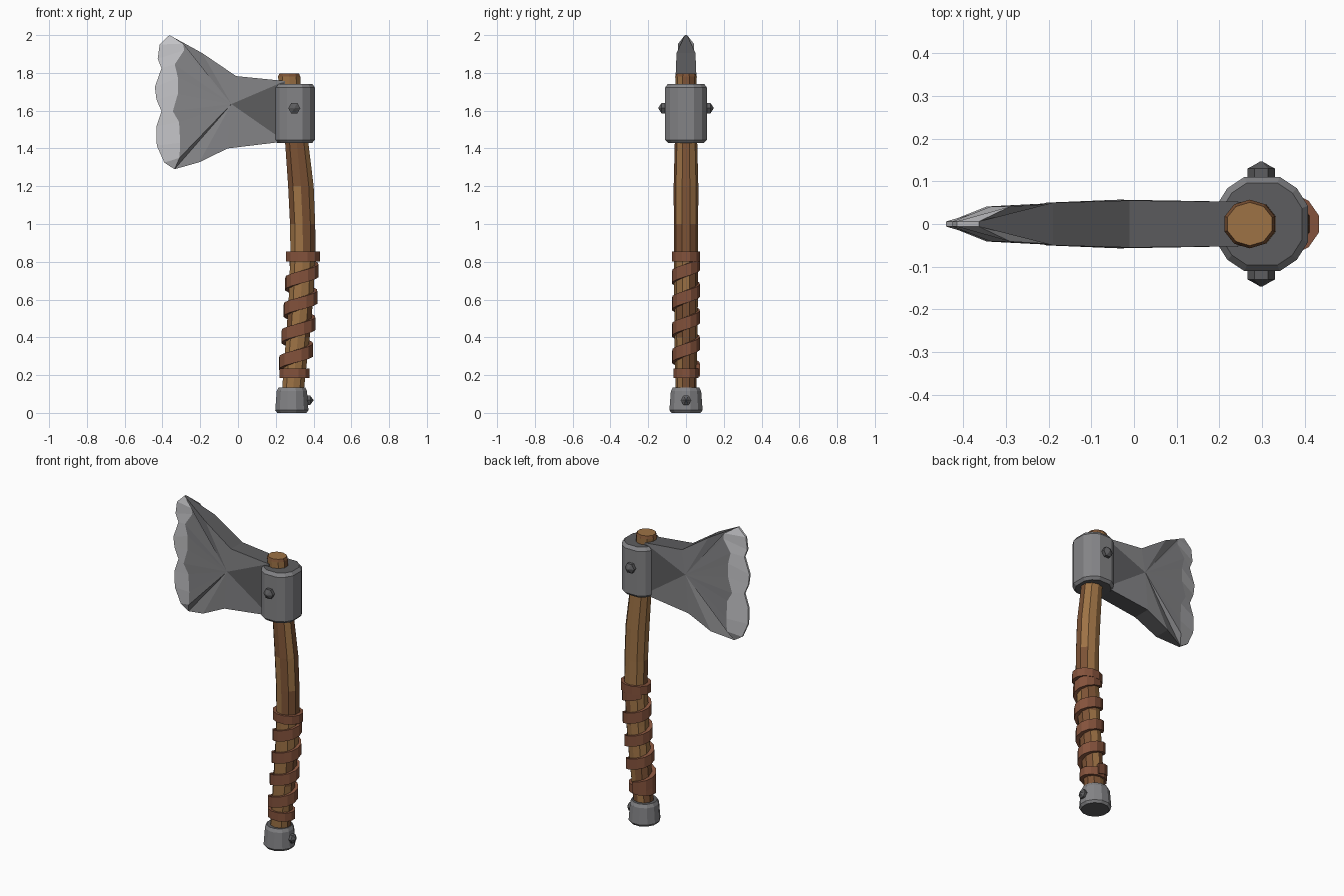
import bpy, bmesh, math, random
from mathutils import Matrix, Vector

cube = bpy.data.objects.get("Cube")
if cube:
    bpy.data.objects.remove(cube)
random.seed(4)


def material(name, rgb):
    m = bpy.data.materials.new(name)
    m.use_nodes = True
    m.diffuse_color = (*rgb, 1)
    m.node_tree.nodes["Principled BSDF"].inputs["Base Color"].default_value = (*rgb, 1)
    return m


STEEL = material("steel", (0.23, 0.23, 0.24))
DARK = material("dark steel", (0.11, 0.11, 0.115))
EDGE = material("sharpened edge", (0.56, 0.56, 0.58))
WOOD = material("light wood", (0.34, 0.17, 0.06))
BROWN = material("dark wood", (0.2, 0.085, 0.035))
LEATHER = material("leather", (0.23, 0.085, 0.045))


def finish(name, bm, mats):
    bmesh.ops.recalc_face_normals(bm, faces=bm.faces)
    mesh = bpy.data.meshes.new(name)
    bm.to_mesh(mesh)
    bm.free()
    for m in mats:
        mesh.materials.append(m)
    ob = bpy.data.objects.new(name, mesh)
    bpy.context.collection.objects.link(ob)
    return ob


def loft(bm, rings, cap=True):
    """Skin a list of equal-length point rings; returns wall faces per level."""
    vs = [[bm.verts.new(p) for p in ring] for ring in rings]
    n = len(vs[0])
    walls = []
    for a, b in zip(vs, vs[1:]):
        walls.append([bm.faces.new((a[i], a[(i + 1) % n], b[(i + 1) % n], b[i]))
                      for i in range(n)])
    if cap:
        bm.faces.new(vs[0])
        bm.faces.new(vs[-1])
    return walls


def ring(cx, z, rx, ry, angles):
    return [(cx + rx * math.cos(a), ry * math.sin(a), z) for a in angles]


def even(n, offset=0.0):
    return [math.tau * (i + offset) / n for i in range(n)]


# Curved handle: height, centre x, half width
SPINE = [(0.05, 0.285, 0.06), (0.2, 0.298, 0.062), (0.4, 0.317, 0.066),
         (0.6, 0.333, 0.068), (0.85, 0.344, 0.07), (1.0, 0.342, 0.07),
         (1.2, 0.333, 0.071), (1.45, 0.309, 0.064), (1.7, 0.277, 0.06),
         (1.78, 0.271, 0.062), (1.796, 0.271, 0.055)]


def spine_x(z):
    for (z0, x0, _), (z1, x1, _) in zip(SPINE, SPINE[1:]):
        if z <= z1:
            return x0 + (x1 - x0) * (z - z0) / (z1 - z0)
    return SPINE[-1][1]


bm = bmesh.new()
walls = loft(bm, [ring(x, z, r, r * 0.92, even(10, 0.5)) for z, x, r in SPINE])
for level, faces in enumerate(walls):
    for f in faces:
        f.normal_update()
        chance = 0.7 if f.calc_center_median().x > SPINE[level][1] + 0.05 else 0.25
        f.material_index = int(level == len(walls) - 1 or random.random() < chance)
finish("handle", bm, [WOOD, BROWN])


# Leather grip: spiral strap with a band at each end
def strap_section(x, z, a, half):
    c, s = math.cos(a), math.sin(a)
    return [(x + (0.088 - d) * c, (0.075 - d) * s, z + h)
            for d, h in ((0, -half), (0, half), (0.03, half), (0.03, -half))]


bm = bmesh.new()
pitch, low, high, steps = 0.14, 0.225, 0.81, 50
sections = []
for i in range(steps + 1):
    z = low + (high - low) * i / steps
    a = math.tau * (z - 0.335) / pitch
    sections.append(strap_section(spine_x(z), z, a, 0.033))
loft(bm, sections)
finish("grip_strap", bm, [LEATHER])

for name, z, wide in (("grip_band_lower", 0.21, 0.083), ("grip_band_upper", 0.828, 0.093)):
    bm = bmesh.new()
    x = spine_x(z)
    loft(bm, [ring(x, z + h, wide, wide * 0.83, even(12, 0.5)) for h in (-0.026, 0.026)])
    finish(name, bm, [LEATHER])


def darken_ends(bm):
    bmesh.ops.recalc_face_normals(bm, faces=bm.faces)
    for f in bm.faces:
        f.material_index = int(abs(f.normal.z) > 0.95)


# Pommel cap
bm = bmesh.new()
loft(bm, [ring(0.285, z, r, r, even(12, 0.5)) for z, r in
          ((0, 0.08), (0.014, 0.091), (0.115, 0.083), (0.135, 0.073))])
darken_ends(bm)
finish("pommel", bm, [STEEL, DARK])

# Collar around the top of the handle
corners = [math.radians(q + d) for q in (0, 90, 180, 270) for d in (21, 45, 69)]
bm = bmesh.new()
loft(bm, [ring(0.3, z, r, r * 1.03, corners) for z, r in
          ((1.43, 0.1), (1.446, 0.115), (1.722, 0.115), (1.742, 0.1))])
darken_ends(bm)
finish("collar", bm, [STEEL, DARK])


# Hexagonal bolts with pointed heads
def bolt(name, place, direction, r):
    bm = bmesh.new()
    loft(bm, [ring(0, z, s * r, s * r, even(6)) for z, s in
              ((-0.02, 1), (0.018, 1), (0.022, 0.75), (0.034, 0.1))])
    turn = Vector(direction).to_track_quat('Z', 'Y').to_matrix().to_4x4()
    bm.transform(Matrix.Translation(place) @ turn)
    finish(name, bm, [DARK])


bolt("collar_bolt_front", (0.298, -0.112, 1.613), (0, -1, 0), 0.032)
bolt("collar_bolt_back", (0.298, 0.112, 1.613), (0, 1, 0), 0.032)
bolt("pommel_bolt", (0.365, 0, 0.067), (1, 0, 0), 0.028)

# Blade: x, z, half thickness
top = [(0.25, 1.757, 0.052), (-0.01, 1.783, 0.055), (-0.19, 1.905, 0.05)]
bottom = [(-0.205, 1.327, 0.05), (-0.055, 1.4, 0.055), (0.25, 1.437, 0.052)]
outer = [(-0.363, 2.0), (-0.415, 1.95), (-0.425, 1.875), (-0.405, 1.825),
         (-0.44, 1.725), (-0.432, 1.66), (-0.405, 1.597), (-0.432, 1.515),
         (-0.43, 1.415), (-0.39, 1.325), (-0.336, 1.29)]
inner = [(-0.29, 1.955), (-0.285, 1.92), (-0.335, 1.845), (-0.318, 1.775),
         (-0.318, 1.69), (-0.345, 1.597), (-0.312, 1.54), (-0.306, 1.43),
         (-0.31, 1.35)]

bm = bmesh.new()
rims = []
for side in (-1, 1):
    def vert(x, z, t):
        return bm.verts.new((x, side * t, z))
    t_v = [vert(*p) for p in top]
    b_v = [vert(*p) for p in bottom]
    o_v = [vert(x, z, 0.006) for x, z in outer]
    i_v = [o_v[0]] + [vert(x, z, 0.041) for x, z in inner] + [o_v[-1]]
    apex = vert(-0.035, 1.635, 0.057)
    # Cheek fans out from the apex; the wedge beside the collar is darker
    loop = t_v + i_v + b_v
    for k, a in enumerate(loop):
        f = bm.faces.new((apex, a, loop[(k + 1) % len(loop)]))
        f.material_index = int(k == len(loop) - 1)
    # Scalloped cutting bevel
    for k in range(len(outer) - 1):
        quad = dict.fromkeys((o_v[k], o_v[k + 1], i_v[k + 1], i_v[k]))
        bm.faces.new(list(quad)).material_index = 2
    rims.append(t_v + o_v + b_v)

# Spine, cutting edge and root join both cheeks
front, back = rims
count = len(front)
for k in range(count):
    j = (k + 1) % count
    f = bm.faces.new((front[k], front[j], back[j], back[k]))
    cutting = len(top) <= k < len(top) + len(outer) - 1
    f.material_index = 2 if cutting else 1
finish("blade", bm, [STEEL, DARK, EDGE])
